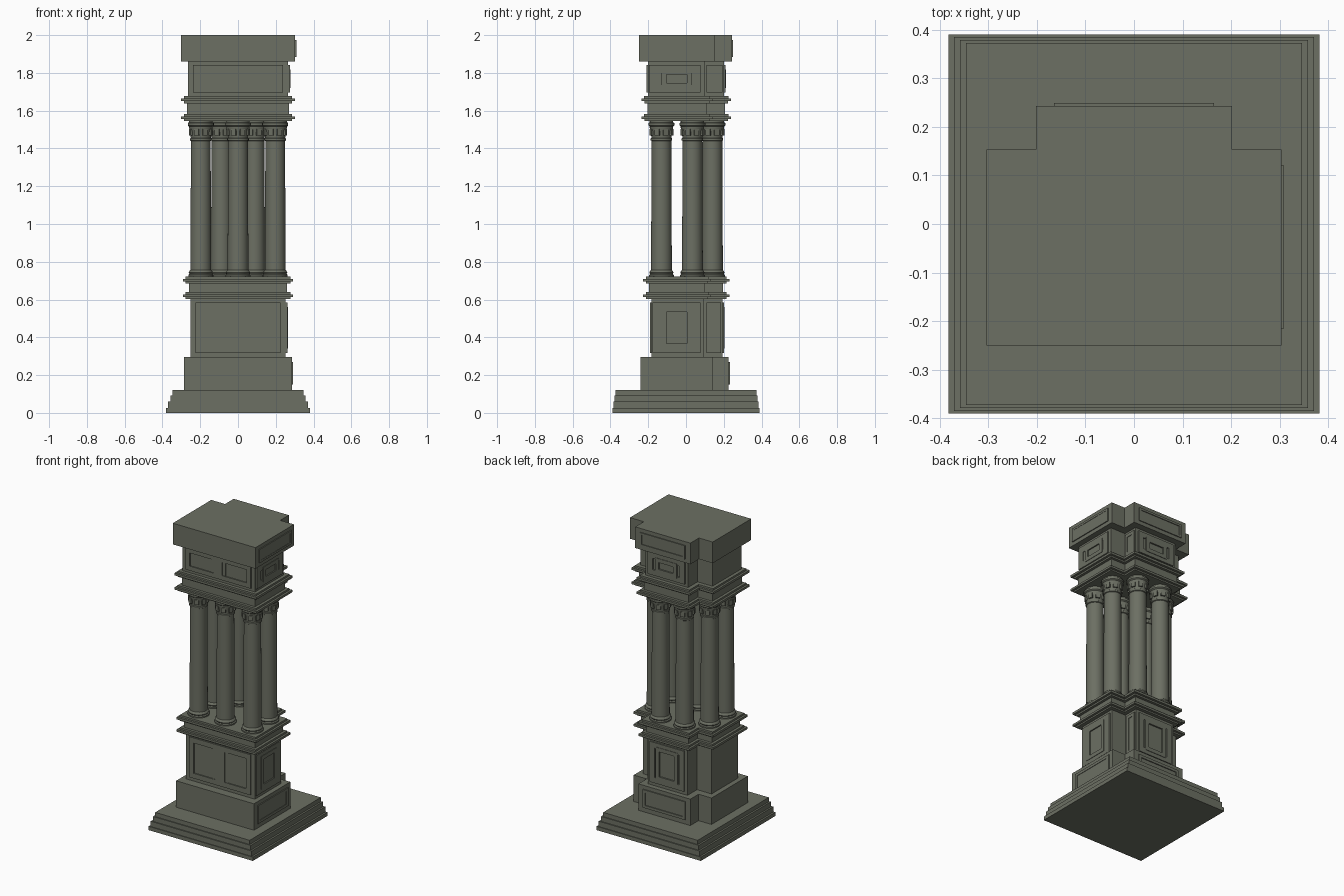
import bpy, bmesh, math
from mathutils import Vector

if "Cube" in bpy.data.objects:
    bpy.data.objects.remove(bpy.data.objects["Cube"])

stone = bpy.data.materials.new("weathered grey stone")
stone.diffuse_color = (0.150, 0.160, 0.125, 1)
stone.use_nodes = True
stone.node_tree.nodes["Principled BSDF"].inputs["Base Color"].default_value = stone.diffuse_color


def finish(bm, name):
    bmesh.ops.recalc_face_normals(bm, faces=bm.faces[:])
    me = bpy.data.meshes.new(name)
    bm.to_mesh(me)
    bm.free()
    me.materials.append(stone)
    ob = bpy.data.objects.new(name, me)
    bpy.context.collection.objects.link(ob)
    return ob


def box(name, x, y0, y1, z0, z1):
    bm = bmesh.new()
    vs = [bm.verts.new((a, b, z0)) for a, b in ((-x, y0), (x, y0), (x, y1), (-x, y1))]
    extrude(bm, vs, z1 - z0)
    return finish(bm, name)


def extrude(bm, vs, h):
    f = bm.faces.new(vs)
    r = bmesh.ops.extrude_face_region(bm, geom=[f], use_keep_orig=True)
    bmesh.ops.translate(bm, vec=(0, 0, h), verts=[v for v in r["geom"] if isinstance(v, bmesh.types.BMVert)])


def tee(name, layers):
    """Stack of T-shaped slabs: (half width, front, shoulder, rear half width, back, z0, z1)"""
    bm = bmesh.new()
    for x, f, s, b, k, z0, z1 in layers:
        pts = [(-x, f), (x, f), (x, s), (b, s), (b, k), (-b, k), (-b, s), (-x, s)]
        extrude(bm, [bm.verts.new((p, q, z0)) for p, q in pts], z1 - z0)
    return finish(bm, name)


def grown(o, z0, z1):
    return (0.255 + o, -0.19 - o, 0.095 + o, 0.15 + o, 0.192 + o, z0, z1)


def panel(bm, axis, sign, d, u0, u1, z0, z1, steps):
    """Framed panel on a wall; steps are (inset, height) pairs from the wall inward"""
    loops = []
    for i, h in steps:
        w = d + sign * h
        pts = [(u0 + i, z0 + i), (u1 - i, z0 + i), (u1 - i, z1 - i), (u0 + i, z1 - i)]
        loops.append([bm.verts.new((w, u, z) if axis == 'x' else (u, w, z)) for u, z in pts])
    new = []
    for a, b in zip(loops, loops[1:]):
        for i in range(4):
            j = (i + 1) % 4
            new.append(bm.faces.new((a[i], a[j], b[j], b[i])))
    new.append(bm.faces.new(loops[-1]))
    new.append(bm.faces.new(loops[0][::-1]))


def sunk(inset, t=0.009):
    return [(0, -0.004), (0, t), (inset, t), (inset, 0.001)]


# stepped plinth
for i, (x, y, z0, z1) in enumerate([(.382, .39, 0, .025), (.37, .385, .025, .06),
                                    (.358, .378, .06, .092), (.346, .372, .092, .12)]):
    box("plinth_step_%d" % (i + 1), x, -y, y, z0, z1)

# solid T-plan blocks
tee("pedestal_block", [(.285, -.24, .14, .19, .226, .12, .295)])
tee("lower_dado", [(.252, -.183, .092, .145, .192, .295, .612)])
tee("upper_dado", [(.265, -.2, .1, .155, .2, 1.67, 1.862)])
tee("cap_block", [(.303, -.25, .153, .202, .243, 1.86, 2.0)])


# mouldings: two projecting ledges around a plain neck
def moulding(name, z, h, o):
    tee(name, [grown(o - .015, z, z + .012), grown(o, z + .01, z + .024),
               grown(o - .014, z + .023, z + .036), grown(o - .032, z + .034, z + h - .036),
               grown(o - .015, z + h - .038, z + h - .026), grown(o, z + h - .027, z + h - .012),
               grown(o - .014, z + h - .013, z + h)])


moulding("lower_cornice", .604, .118, .037)
moulding("upper_cornice", 1.546, .131, .046)

# panels on the pedestal and cap (plates on sides and back)
bm = bmesh.new()
for s in (-1, 1):
    panel(bm, 'x', s, .285, -.205, .11, .15, .27, sunk(.018, .007))
    panel(bm, 'x', s, .303, -.215, .12, 1.885, 1.975, sunk(.014, .006))
panel(bm, 'y', 1, .226, -.155, .155, .15, .27, sunk(.018, .007))
panel(bm, 'y', 1, .243, -.165, .165, 1.885, 1.975, sunk(.014, .006))
finish(bm, "block_panels")

# panels on both dados: pair in front, one on every other wall
for name, z0, z1, hx, f, b, k, ins in [("lower_dado_panels", .317, .585, .252, -.183, .145, .192, .034),
                                       ("upper_dado_panels", 1.695, 1.842, .265, -.2, .155, .2, .03)]:
    bm = bmesh.new()
    w = hx - .027
    m = (z1 - z0)
    for s in (-1, 1):
        u0, u1 = sorted((0, s * w))
        panel(bm, 'y', -1, -f * -1, u0, u1, z0, z1, sunk(ins, .008))
        # narrow inner strip beside the centre bar
        c = s * (ins + .001)
        e0, e1 = sorted((c - s * .006, c + s * .022))
        panel(bm, 'y', -1, f, e0, e1, z0 + ins, z1 - ins, [(0, -.002), (0, .004)])
        panel(bm, 'x', s, hx, f + .005, .078, z0, z1, sunk(.05 if m > .2 else .042))
        panel(bm, 'x', s, hx, -.13, .03, z0 + .025, z1 - .025, [(0, -.002), (0, .012), (.026, .012), (.026, .002)])
        panel(bm, 'x', s, b, .108, k - .008, z0, z1, sunk(.022, .008))
    panel(bm, 'y', 1, k, -b + .02, b - .02, z0, z1, sunk(.036))
    panel(bm, 'y', 1, k, -.08, .08, z0 + .025, z1 - .025, [(0, -.002), (0, .012), (.026, .012), (.026, .002)])
    finish(bm, name)

# columns: turned profile (radius, z) with small blocks round the capital
profile = [(0, .715), (.066, .715), (.066, .73), (.06, .735), (.064, .742), (.06, .752), (.055, .756),
           (.055, .79), (.052, 1.44), (.057, 1.443), (.057, 1.453), (.053, 1.456), (.056, 1.49),
           (.062, 1.508), (.062, 1.516), (.069, 1.522), (.069, 1.535), (.062, 1.538), (.062, 1.55), (0, 1.55)]


def column(name, cx, cy, n=28):
    bm = bmesh.new()
    rings = []
    for r, z in profile:
        if r == 0:
            rings.append([bm.verts.new((cx, cy, z))] * n)
        else:
            rings.append([bm.verts.new((cx + r * math.cos(2 * math.pi * i / n),
                                        cy + r * math.sin(2 * math.pi * i / n), z)) for i in range(n)])
    for a, b in zip(rings, rings[1:]):
        for i in range(n):
            j = (i + 1) % n
            vs = list(dict.fromkeys((a[i], a[j], b[j], b[i])))
            bm.faces.new(vs)
    for i in range(8):
        t = 2 * math.pi * (i + .5) / 8
        u, v = Vector((math.cos(t), math.sin(t), 0)), Vector((-math.sin(t), math.cos(t), 0))
        g = bmesh.ops.create_cube(bm, size=1)["verts"]
        for p in g:
            p.co = Vector((cx, cy, 1.486)) + u * (.053 + p.co.x * .02) + v * (p.co.y * .026) + Vector((0, 0, p.co.z * .034))
    ob = finish(bm, name)
    bpy.ops.object.select_all(action='DESELECT')
    ob.select_set(True)
    bpy.context.view_layer.objects.active = ob
    bpy.ops.object.shade_smooth_by_angle(angle=math.radians(30))


column("front_middle_column", 0, -.13)
for side, s in (("left", -1), ("right", 1)):
    column("front_%s_column" % side, s * .197, -.13)
    column("middle_%s_column" % side, s * .197, .034)
    column("rear_%s_column" % side, s * .088, .14)
